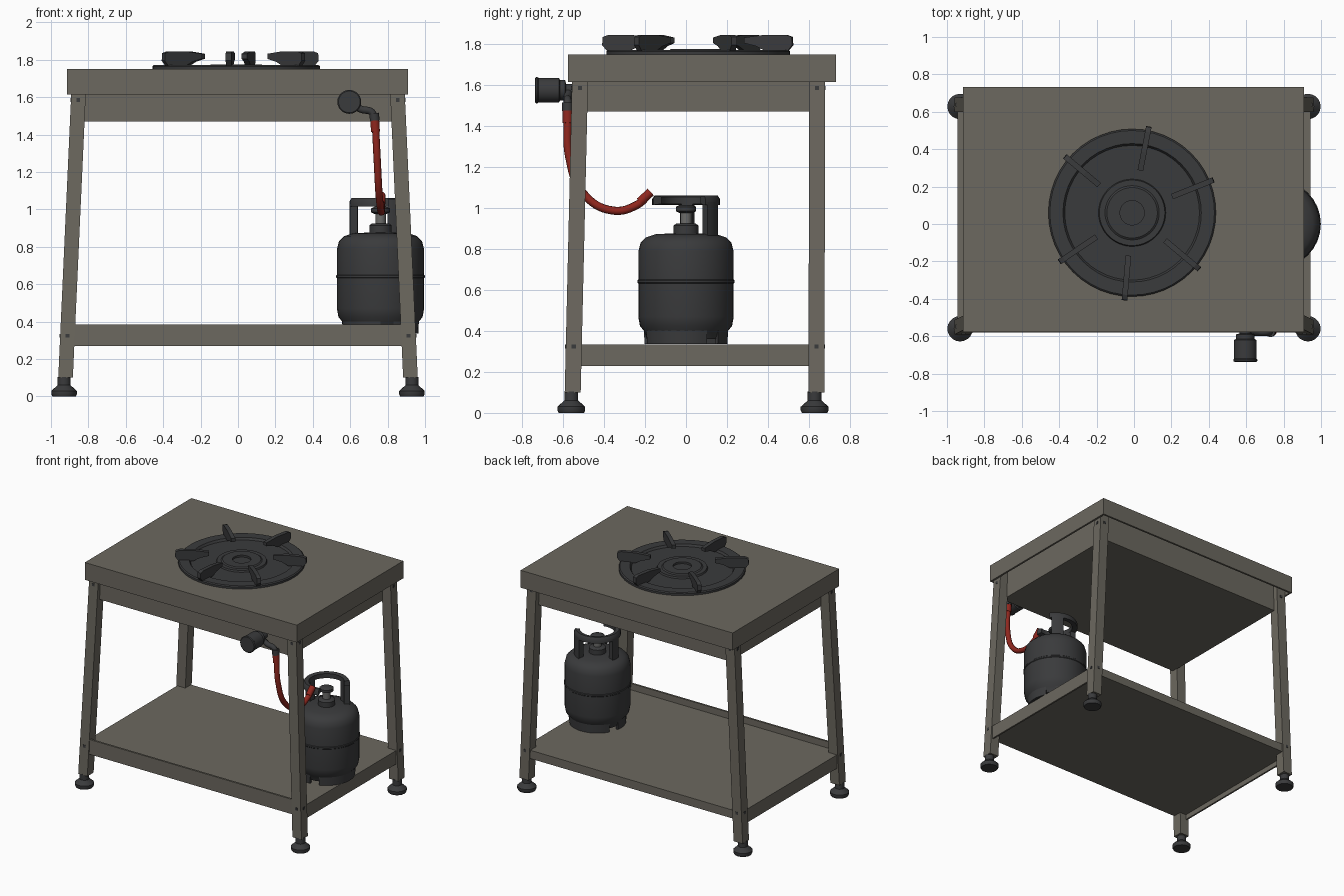
import bpy, bmesh, math
from mathutils import Vector, Matrix

if "Cube" in bpy.data.objects:
    bpy.data.objects.remove(bpy.data.objects["Cube"])


def material(name, rgb):
    m = bpy.data.materials.new(name)
    m.diffuse_color = (*rgb, 1)
    m.use_nodes = True
    m.node_tree.nodes["Principled BSDF"].inputs["Base Color"].default_value = m.diffuse_color
    return m


STEEL = material("warm grey steel", (0.150, 0.139, 0.115))
IRON = material("dark iron", (0.042, 0.043, 0.045))
RED = material("red rubber", (0.28, 0.020, 0.013))
METAL = material("grey metal", (0.15, 0.15, 0.145))


def finish(name, bm, mat, smooth=False):
    bmesh.ops.recalc_face_normals(bm, faces=bm.faces[:])
    me = bpy.data.meshes.new(name)
    bm.to_mesh(me)
    bm.free()
    ob = bpy.data.objects.new(name, me)
    bpy.context.collection.objects.link(ob)
    me.materials.append(mat)
    if smooth:
        bpy.ops.object.select_all(action='DESELECT')
        ob.select_set(True)
        bpy.context.view_layer.objects.active = ob
        bpy.ops.object.shade_smooth_by_angle(angle=math.radians(35))
    return ob


def box(name, x0, x1, y0, y1, z0, z1, mat=STEEL):
    bm = bmesh.new()
    bmesh.ops.create_cube(bm, size=1)
    for v in bm.verts:
        v.co = Vector((x0 if v.co.x < 0 else x1, y0 if v.co.y < 0 else y1,
                       z0 if v.co.z < 0 else z1))
    return finish(name, bm, mat)


def lathe(name, profile, loc=(0, 0, 0), mat=IRON, n=32, arc=None, face_front=False):
    """Turn (radius, height) points about the vertical axis; arc = closed section."""
    bm = bmesh.new()
    a0, a1 = arc if arc else (0, 360)
    steps = n + 1 if arc else n
    rings = []
    for i in range(steps):
        a = math.radians(a0 + (a1 - a0) * i / n)
        rings.append([bm.verts.new((r * math.cos(a), r * math.sin(a), z)) for r, z in profile])
    m = len(profile)
    for i in range(n):
        p, q = rings[i], rings[(i + 1) % steps]
        for j in range(m if arc else m - 1):
            k = (j + 1) % m
            bm.faces.new((p[j], q[j], q[k], p[k]))
    if arc:
        bm.faces.new(rings[0])
        bm.faces.new(rings[-1])
    bmesh.ops.remove_doubles(bm, verts=bm.verts[:], dist=1e-5)
    if face_front:
        bm.transform(Matrix.Rotation(math.pi / 2, 4, 'X'))
    bm.transform(Matrix.Translation(loc))
    return finish(name, bm, mat, True)


def tube(name, points, radius, mat):
    cu = bpy.data.curves.new(name, 'CURVE')
    cu.dimensions = '3D'
    cu.bevel_depth, cu.bevel_resolution, cu.resolution_u = radius, 3, 8
    cu.use_fill_caps = True
    sp = cu.splines.new('BEZIER')
    sp.bezier_points.add(len(points) - 1)
    for b, p in zip(sp.bezier_points, points):
        b.co = p
        b.handle_left_type = b.handle_right_type = 'AUTO'
    ob = bpy.data.objects.new(name, cu)
    bpy.context.collection.objects.link(ob)
    cu.materials.append(mat)
    return ob


# Table top: sheet with a folded skirt, and the box hung below it
box("table_top", -0.915, 0.91, -0.577, 0.733, 1.72, 1.75)
box("top_skirt_front", -0.915, 0.91, -0.577, -0.562, 1.615, 1.72)
box("top_skirt_back", -0.915, 0.91, 0.718, 0.733, 1.615, 1.72)
box("top_skirt_left", -0.915, -0.90, -0.562, 0.718, 1.615, 1.72)
box("top_skirt_right", 0.895, 0.91, -0.562, 0.718, 1.615, 1.72)
box("burner_box", -0.825, 0.825, -0.53, 0.64, 1.47, 1.72)

# Splayed legs with bolts and levelling feet
FOOT = [(0, 0), (0.062, 0), (0.068, 0.012), (0.068, 0.03), (0.04, 0.055), (0.034, 0.06),
        (0.034, 0.105), (0, 0.105)]
for sx, side in ((-1, "left"), (1, "right")):
    for front, end in ((True, "front"), (False, "back")):
        yt, yb = (-0.515, -0.553) if front else (0.64, 0.637)
        xt, xb = sx * 0.848, sx * 0.922
        bm = bmesh.new()
        bmesh.ops.create_cube(bm, size=1)
        for v in bm.verts:
            top = v.co.z > 0
            v.co = Vector(((xt if top else xb) + v.co.x * 0.078,
                           (yt if top else yb) + v.co.y * 0.078, 1.72 if top else 0.1))
        finish(f"leg_{end}_{side}", bm, STEEL)
        lathe(f"foot_{end}_{side}", FOOT, (sx * 0.93, -0.56 if front else 0.628, 0), n=20)
        # bolts on the outer faces at shelf and apron height
        for z in (0.325, 1.585):
            t = (z - 0.1) / 1.62
            x, y = xb + (xt - xb) * t, yb + (yt - yb) * t
            d = -1 if front else 1
            box(f"bolt_{end}_{side}", x - 0.01, x + 0.01, y + d * 0.03, y + d * 0.042,
                z - 0.01, z + 0.01, IRON)
            box(f"side_bolt_{end}_{side}", x + sx * 0.03, x + sx * 0.042, y - 0.01, y + 0.01,
                z - 0.01, z + 0.01, IRON)

# Lower shelf: sheet between the legs, folded edges and a raised front lip
box("shelf", -0.885, 0.885, -0.565, 0.668, 0.27, 0.335)
box("shelf_front_lip", -0.885, 0.885, -0.58, -0.565, 0.27, 0.385)
for sx, side in ((-1, "left"), (1, "right")):
    xs = sorted((sx * 0.885, sx * 0.93))
    box(f"shelf_{side}_wing", xs[0], xs[1], -0.515, 0.60, 0.27, 0.335)
    xs = sorted((sx * 0.93, sx * 0.943))
    box(f"shelf_{side}_edge", xs[0], xs[1], -0.515, 0.60, 0.23, 0.335)

# Burner: outer ring, dished plate, raised central cap
BC = (-0.01, 0.06, 0)
lathe("burner_plate", [(0, 1.76), (0.065, 1.76), (0.065, 1.775), (0.135, 1.775), (0.145, 1.768),
                       (0.175, 1.768), (0.18, 1.756), (0.36, 1.756), (0.37, 1.772),
                       (0.44, 1.772), (0.448, 1.765), (0.448, 1.748), (0, 1.748)], BC, n=48)

# Six pan supports around the ring
ARM = [(0.445, 1.765), (0.47, 1.795), (0.467, 1.835), (0.44, 1.845), (0.33, 1.845),
       (0.23, 1.832), (0.23, 1.805), (0.29, 1.79), (0.34, 1.765)]
for k, angle in enumerate((22, 79, 140, 214, 265, 320)):
    bm = bmesh.new()
    lo = [bm.verts.new((r, -0.015, z)) for r, z in ARM]
    hi = [bm.verts.new((r, 0.015, z)) for r, z in ARM]
    bm.faces.new(lo)
    bm.faces.new(hi)
    for i in range(len(ARM)):
        j = (i + 1) % len(ARM)
        bm.faces.new((lo[i], lo[j], hi[j], hi[i]))
    bm.transform(Matrix.Translation(BC) @ Matrix.Rotation(math.radians(angle), 4, 'Z'))
    finish(f"pan_support_{k + 1}", bm, IRON)

# Gas bottle
GC = (0.762, 0, 0)
lathe("gas_bottle", [(0, 0.36), (0.19, 0.36), (0.205, 0.40), (0.225, 0.425), (0.233, 0.47),
                     (0.233, 0.632), (0.237, 0.636), (0.237, 0.646), (0.233, 0.65),
                     (0.232, 0.79), (0.222, 0.83), (0.195, 0.857), (0.15, 0.872), (0, 0.88)], GC)
# Foot ring in three pieces with gaps between
for a in (-70, 50, 170):
    lathe("bottle_foot_ring", [(0.185, 0.336), (0.202, 0.336), (0.206, 0.41), (0.185, 0.41)],
          GC, n=12, arc=(a, a + 100))
lathe("bottle_neck", [(0, 0.86), (0.06, 0.86), (0.06, 0.915), (0.045, 0.925), (0, 0.925)],
      GC, n=20)
lathe("bottle_valve", [(0, 0.92), (0.028, 0.92), (0.028, 0.98), (0, 0.98)], GC, METAL, n=16)
lathe("valve_knob", [(0, 0.975), (0.03, 0.975), (0.05, 0.985), (0.05, 1.005), (0.03, 1.015),
                     (0, 1.015)], GC, n=16)
# Carrying collar on two posts
lathe("bottle_handle", [(0.125, 1.02), (0.165, 1.015), (0.165, 1.045), (0.155, 1.06),
                        (0.125, 1.055)], GC, n=28, arc=(35, 285))
for a0, a1 in ((40, 72), (165, 190)):
    lathe("handle_post", [(0.125, 0.86), (0.165, 0.86), (0.165, 1.03), (0.125, 1.03)],
          GC, n=6, arc=(a0, a1))

# Control knob, pipe and red gas hose
lathe("control_knob", [(0, 0), (0.03, 0), (0.03, 0.055), (0.05, 0.06), (0.05, 0.085),
                       (0.06, 0.09), (0.06, 0.19), (0.064, 0.195), (0.064, 0.202),
                       (0.058, 0.207), (0, 0.207)],
      (0.595, -0.53, 1.575), n=24, face_front=True)
tube("gas_pipe", [(0.60, -0.575, 1.57), (0.66, -0.578, 1.535), (0.715, -0.578, 1.52),
                  (0.73, -0.578, 1.47)], 0.02, IRON)
tube("pipe_nut", [(0.728, -0.578, 1.515), (0.731, -0.578, 1.475)], 0.027, IRON)
tube("hose_sleeve", [(0.731, -0.578, 1.48), (0.735, -0.578, 1.415)], 0.025, RED)
tube("gas_hose", [(0.735, -0.578, 1.45), (0.745, -0.57, 1.25), (0.755, -0.5, 1.07),
                  (0.765, -0.36, 0.988), (0.765, -0.24, 1.015), (0.765, -0.175, 1.075)],
     0.02, RED)
tube("hose_end", [(0.765, -0.225, 1.03), (0.765, -0.172, 1.078)], 0.023, RED)
